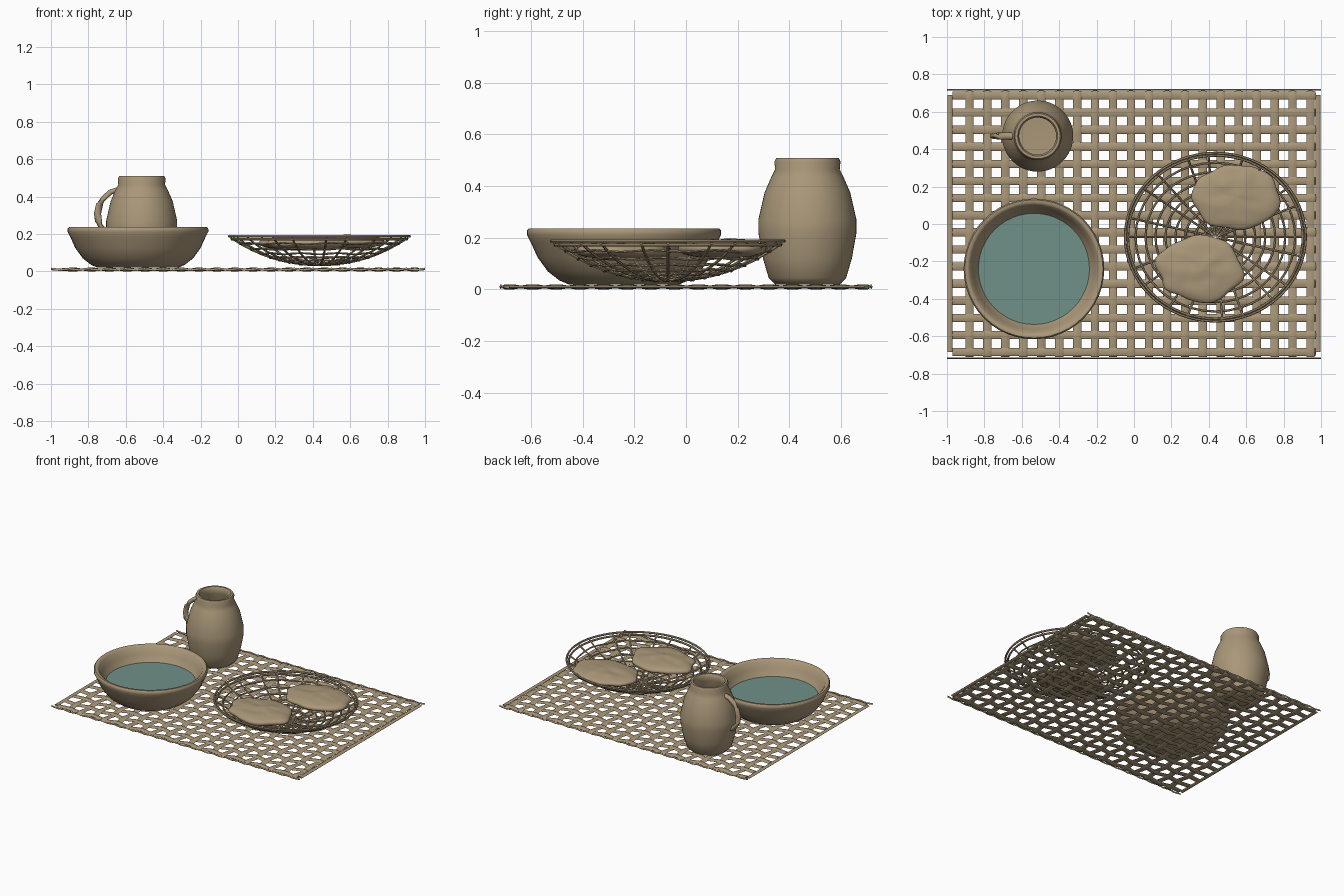
import bpy, bmesh
from math import sin, cos, pi, radians
from mathutils import Vector, noise

cube = bpy.data.objects.get("Cube")
if cube:
    bpy.data.objects.remove(cube, do_unlink=True)


def material(name, rgb):
    m = bpy.data.materials.new(name)
    m.use_nodes = True
    m.diffuse_color = (*rgb, 1)
    m.node_tree.nodes["Principled BSDF"].inputs["Base Color"].default_value = (*rgb, 1)
    return m


TAN = material("tan clay and straw", (0.40, 0.31, 0.19))
WATER = material("teal water", (0.16, 0.28, 0.25))


def finish(bm, name, mat, loc=(0, 0, 0), angle=50):
    bmesh.ops.recalc_face_normals(bm, faces=bm.faces)
    mesh = bpy.data.meshes.new(name)
    bm.to_mesh(mesh)
    bm.free()
    mesh.materials.append(mat)
    ob = bpy.data.objects.new(name, mesh)
    ob.location = loc
    bpy.context.collection.objects.link(ob)
    bpy.ops.object.select_all(action='DESELECT')
    ob.select_set(True)
    bpy.context.view_layer.objects.active = ob
    bpy.ops.object.shade_smooth_by_angle(angle=radians(angle))
    return ob


def sweep(bm, path, side, up, sides=8, closed=False):
    """Tube along a path; side and up are half-sizes of its oval section."""
    path = [Vector(p) for p in path]
    n = len(path)
    rings = []
    for i, p in enumerate(path):
        a = path[i - 1] if closed or i else p
        b = path[(i + 1) % n] if closed or i < n - 1 else p
        t = (b - a).normalized()
        ref = Vector((0, 1, 0)) if abs(t.z) > 0.9 else Vector((0, 0, 1))
        s = t.cross(ref).normalized()
        u = s.cross(t)
        rings.append([bm.verts.new(p + s * side * cos(2 * pi * k / sides)
                                   + u * up * sin(2 * pi * k / sides)) for k in range(sides)])
    for i in range(n if closed else n - 1):
        r, q = rings[i], rings[(i + 1) % n]
        for k in range(sides):
            j = (k + 1) % sides
            bm.faces.new((r[k], r[j], q[j], q[k]))
    if not closed:
        bm.faces.new(rings[0])
        bm.faces.new(rings[-1])


def lathe(name, profile, mat, loc, steps=48):
    bm = bmesh.new()
    verts = [bm.verts.new((r, 0, z)) for r, z in profile]
    edges = [bm.edges.new(pair) for pair in zip(verts, verts[1:])]
    bmesh.ops.spin(bm, geom=verts + edges, cent=(0, 0, 0), axis=(0, 0, 1),
                   angle=2 * pi, steps=steps)
    bmesh.ops.remove_doubles(bm, verts=bm.verts, dist=0.0005)
    return finish(bm, name, mat, loc)


# Woven mat
COLS = [-0.88 + 0.096 * i for i in range(20)]
ROWS = [-0.685 + 0.0915 * j for j in range(16)]


def woven(stations, first, last, phase):
    """Points (distance, height) that go over and under each crossing."""
    pts = [(first, 0.01)]
    for i, d in enumerate(stations):
        z = 0.01 + 0.005 * (-1) ** (i + phase)
        pts += [(d - 0.016, z), (d + 0.016, z)]
    return pts + [(last, 0.01)]


bm = bmesh.new()
for j, y in enumerate(ROWS):
    sweep(bm, [(x, y, z) for x, z in woven(COLS, -0.97, 0.97, j)], 0.022, 0.005)
finish(bm, "mat_long_strips", TAN)

bm = bmesh.new()
for i, x in enumerate(COLS):
    sweep(bm, [(x, y, z) for y, z in woven(ROWS, -0.71, 0.71, i + 1)], 0.022, 0.005)
finish(bm, "mat_cross_strips", TAN)

bm = bmesh.new()
for s in (-1, 1):
    sweep(bm, [(s * 0.984, -0.685, 0.01), (s * 0.984, 0.69, 0.01)], 0.014, 0.006)
    sweep(bm, [(-1 + 0.05 * k, s * 0.717, 0.011 + 0.003 * (-1) ** k) for k in range(41)],
          0.004, 0.006)
finish(bm, "mat_edge_cords", TAN)

# Bowl with water
BOWL = (-0.535, -0.24, 0)
lathe("bowl", [(0, 0.02), (0.215, 0.02), (0.25, 0.035), (0.295, 0.07), (0.335, 0.125),
               (0.362, 0.185), (0.376, 0.212), (0.376, 0.228), (0.369, 0.237), (0.355, 0.237),
               (0.343, 0.228), (0.325, 0.185), (0.293, 0.125), (0.24, 0.07), (0, 0.05)],
      TAN, BOWL)
lathe("bowl_water", [(0, 0.134), (0.297, 0.134), (0.292, 0.126), (0, 0.126)], WATER, BOWL)

# Jug
JUG = (-0.515, 0.47, 0)
lathe("jug_body", [(0, 0.02), (0.125, 0.02), (0.15, 0.045), (0.172, 0.12), (0.19, 0.22),
                   (0.19, 0.27), (0.166, 0.375), (0.14, 0.435), (0.125, 0.465), (0.128, 0.495),
                   (0.121, 0.509), (0.107, 0.509), (0.099, 0.495), (0.1, 0.46), (0.14, 0.375),
                   (0.165, 0.26), (0.14, 0.1), (0.11, 0.045), (0, 0.04)], TAN, JUG)
bm = bmesh.new()
arc = [(-0.13, 0.435), (-0.165, 0.425), (-0.2, 0.395), (-0.226, 0.355), (-0.236, 0.31),
       (-0.231, 0.27), (-0.215, 0.235), (-0.192, 0.21), (-0.17, 0.2)]
sweep(bm, [(x, 0, z) for x, z in arc], 0.019, 0.015, 10)
finish(bm, "jug_handle", TAN, JUG)

# Open wire basket: rings and spokes following a shallow oval dish
BASKET = (0.435, -0.07, 0)


def dish(r, a, lift=0.0):
    return (0.485 * r * cos(a), 0.452 * r * sin(a), 0.034 + 0.152 * r ** 2.2 + lift)


bm = bmesh.new()
SPOKES = 20
for r in (0.12, 0.22, 0.33, 0.44, 0.55, 0.66, 0.77, 0.88):
    sweep(bm, [dish(r, pi * k / SPOKES, 0.004 * cos(pi * k / 2 + 9 * r)) for k in range(SPOKES * 2)],
          0.006, 0.005, 6, True)
finish(bm, "basket_rings", TAN, BASKET)

bm = bmesh.new()
for r, lift in ((0.995, 0.003), (0.965, -0.002)):
    sweep(bm, [dish(r, 2 * pi * k / 64, lift) for k in range(64)], 0.007, 0.007, 6, True)
finish(bm, "basket_rim", TAN, BASKET)

bm = bmesh.new()
for k in range(SPOKES):
    a = 2 * pi * (k + 0.25 * (k % 2)) / SPOKES
    sweep(bm, [dish(0.03 + 0.95 * t / 8, a) for t in range(9)], 0.006, 0.005, 6)
finish(bm, "basket_spokes", TAN, BASKET)


# Flat loaves with lumpy outlines
def loaf(name, loc, size, seed):
    bm = bmesh.new()
    bmesh.ops.create_uvsphere(bm, u_segments=40, v_segments=20, radius=1)
    for v in bm.verts:
        d = v.co.copy()
        lump = 1 + 0.13 * noise.noise(Vector((d.x * 1.8 + seed, d.y * 1.8, 0)))
        bump = 0.25 * noise.noise(Vector((d.x * 3, d.y * 3 + seed, 5)))
        flat = abs(d.z) ** 0.8 * (1 if d.z > 0 else -1)
        v.co = (d.x * size[0] * lump, d.y * size[1] * lump, size[2] * (flat + bump * abs(d.z)))
    finish(bm, name, TAN, loc, 70)


loaf("loaf_back", (0.55, 0.145, 0.157), (0.23, 0.178, 0.036), 2.3)
loaf("loaf_front", (0.35, -0.24, 0.15), (0.23, 0.178, 0.036), 7.7)
